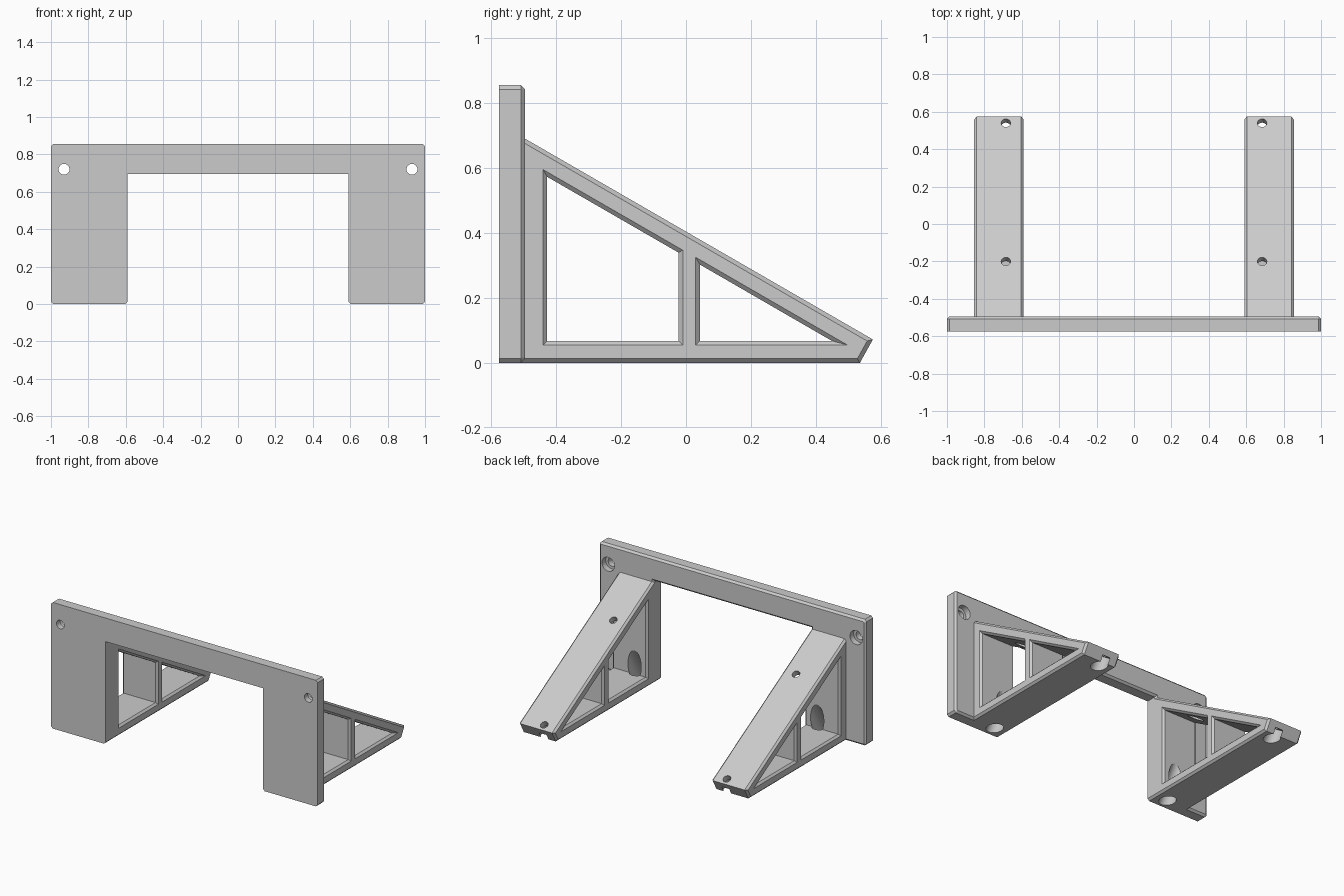
import bpy
import bmesh
from math import cos, sin, radians
from mathutils import Vector

cube = bpy.data.objects.get("Cube")
if cube:
    bpy.data.objects.remove(cube, do_unlink=True)

CHAMFER = 0.013
SLOPE = radians(30)
FRONT, BACK = -0.575, -0.495          # faces of the upright plate
ARM_IN, ARM_OUT = 0.59, 0.855         # sides of each arm
TOP_NORMAL = Vector((0, sin(SLOPE), cos(SLOPE)))

grey = bpy.data.materials.new("plain grey")
grey.use_nodes = True
grey.diffuse_color = (0.6, 0.6, 0.6, 1)
grey.node_tree.nodes["Principled BSDF"].inputs["Base Color"].default_value = (0.6, 0.6, 0.6, 1)


def make_object(name, bm):
    bmesh.ops.recalc_face_normals(bm, faces=bm.faces)
    mesh = bpy.data.meshes.new(name)
    bm.to_mesh(mesh)
    bm.free()
    mesh.materials.append(grey)
    obj = bpy.data.objects.new(name, mesh)
    bpy.context.collection.objects.link(obj)
    return obj


def inset_loop(loop, amount):
    """Move every side of a counter-clockwise outline inwards."""
    result = []
    for i, point in enumerate(loop):
        p = Vector(point)
        a = (p - Vector(loop[i - 1])).normalized()
        b = (Vector(loop[(i + 1) % len(loop)]) - p).normalized()
        na, nb = Vector((-a.y, a.x)), Vector((-b.y, b.x))
        result.append(p + (na + nb) * amount / (1 + na.dot(nb)))
    return result


def layered_solid(name, loop, layers, place):
    """Stack inset copies of an outline, given as (depth, inset)."""
    bm = bmesh.new()
    rings = [[bm.verts.new(place(q.x, q.y, depth)) for q in inset_loop(loop, inset)]
             for depth, inset in layers]
    for low, high in zip(rings, rings[1:]):
        for i in range(len(loop)):
            j = (i + 1) % len(loop)
            bm.faces.new((low[i], low[j], high[j], high[i]))
    bm.faces.new(rings[0])
    bm.faces.new(rings[-1])
    return make_object(name, bm)


def rod(name, start, end, radius):
    axis = end - start
    bm = bmesh.new()
    bmesh.ops.create_cone(bm, cap_ends=True, segments=32, radius1=radius,
                          radius2=radius, depth=axis.length)
    turn = axis.to_track_quat("Z", "Y").to_matrix().to_4x4()
    bmesh.ops.transform(bm, matrix=turn, verts=bm.verts)
    bmesh.ops.translate(bm, vec=(start + end) / 2, verts=bm.verts)
    return make_object(name, bm)


def combine(target, tool, operation="DIFFERENCE"):
    mod = target.modifiers.new("combine", "BOOLEAN")
    mod.operation = operation
    mod.solver = "EXACT"
    mod.object = tool
    bpy.context.view_layer.objects.active = target
    bpy.ops.object.modifier_apply(modifier=mod.name)
    bpy.data.objects.remove(tool, do_unlink=True)


def slope_height(y):
    return 0.69 - (y - BACK) * sin(SLOPE) / cos(SLOPE)


# Upright plate: an arch outline with clipped corners and a chamfered rear
c = CHAMFER
half = [(0.59, 0.695), (0.59, c), (0.59 + c, 0), (1 - c, 0), (1, c),
        (1, 0.855 - c), (1 - c, 0.855)]
arch = half + [(-x, z) for x, z in reversed(half)]
bracket = layered_solid("wall_bracket", arch,
                        [(FRONT, 0), (BACK - c, 0), (BACK, c)],
                        lambda u, v, d: (u, d, v))

# Arm outline and its two windows, as (y, z)
root = BACK - 0.045
arm_outline = [(root, 0), (0.535, 0), (0.575, slope_height(0.575)), (root, slope_height(root))]
windows = [
    [(-0.44, 0.055), (-0.01, 0.055), (-0.01, 0.347), (-0.44, 0.595)],
    [(0.03, 0.055), (0.497, 0.055), (0.03, 0.325)],
]

for side, label in ((1, "left"), (-1, "right")):
    def place(u, v, d, side=side):
        return (side * d, u, v)

    # Chamfered sloping arm
    arm = layered_solid(label + "_arm", arm_outline,
                        [(ARM_IN, c), (ARM_IN + c, 0), (ARM_OUT - c, 0), (ARM_OUT, c)], place)

    # Windows with flared rims
    for outline in windows:
        cutter = layered_solid("window_cutter", outline,
                               [(ARM_IN - c, -c), (ARM_IN + c, c),
                                (ARM_OUT - c, c), (ARM_OUT + c, -c)], place)
        combine(arm, cutter)
    combine(bracket, arm, "UNION")

    # Screw holes square to the slope, with wide driver bores below
    for y in (-0.2, 0.54):
        top = Vector((side * 0.685, y, slope_height(y)))
        combine(bracket, rod("screw_cutter", top + TOP_NORMAL * 0.03,
                             top - TOP_NORMAL * 0.07, 0.025))
        combine(bracket, rod("bore_cutter", top - TOP_NORMAL * 0.04,
                             top - TOP_NORMAL * 0.75, 0.05))

    # Plate screw holes, counterbored from the rear
    hole = Vector((side * 0.93, 0, 0.72))
    for name, start, radius in (("plate_hole_cutter", FRONT - 0.05, 0.029),
                                ("plate_bore_cutter", BACK - 0.04, 0.047)):
        combine(bracket, rod(name, hole + Vector((0, start, 0)),
                             hole + Vector((0, BACK + 0.05, 0)), radius))

# Round holes shade smoothly, all other edges stay crisp
bpy.ops.object.select_all(action="DESELECT")
bracket.select_set(True)
bpy.context.view_layer.objects.active = bracket
bpy.ops.object.shade_smooth_by_angle(angle=radians(25))
